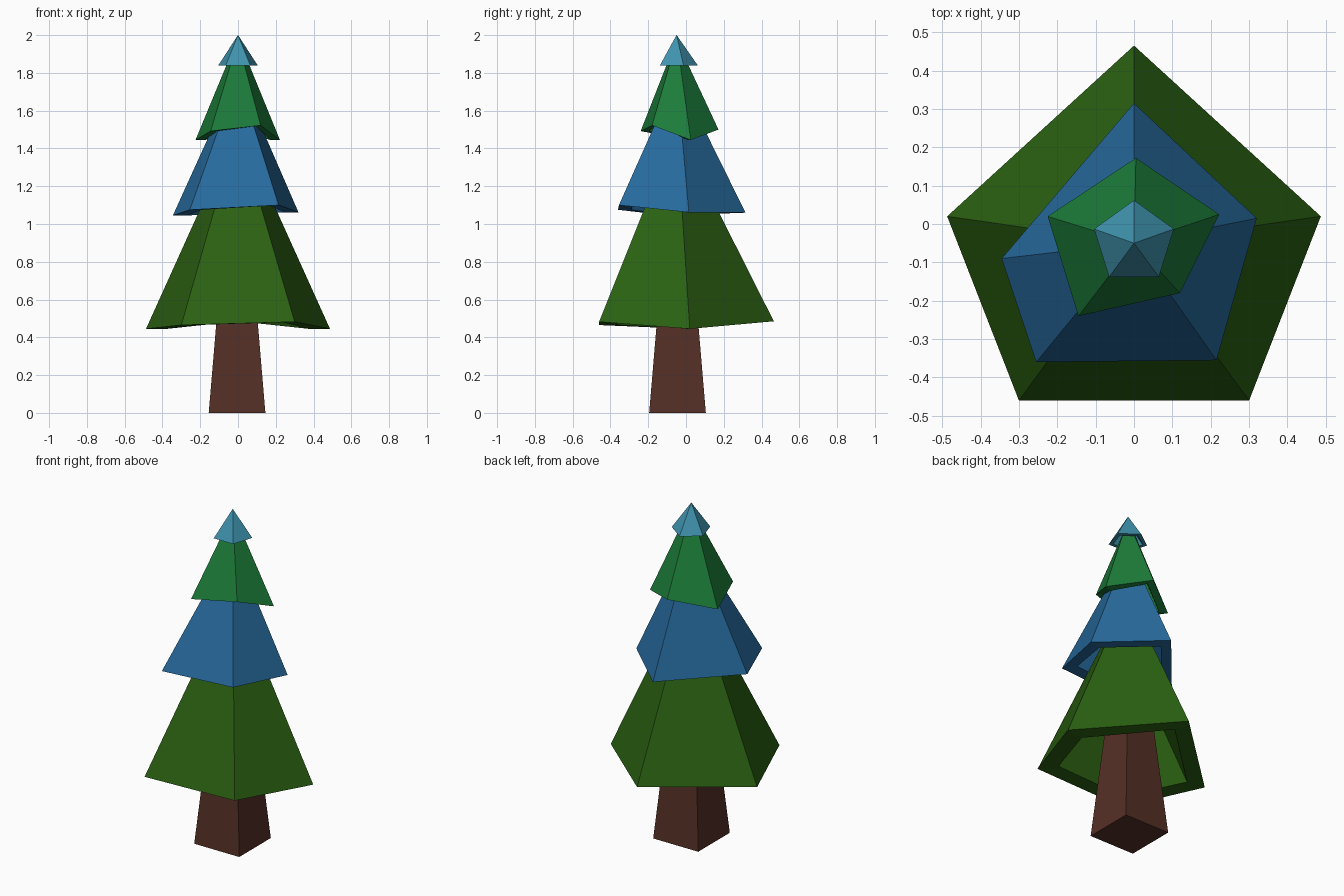
import bpy
from mathutils import Vector

if "Cube" in bpy.data.objects:
    bpy.data.objects.remove(bpy.data.objects["Cube"])


def material(name, rgb):
    m = bpy.data.materials.new(name)
    m.diffuse_color = (*rgb, 1)
    m.use_nodes = True
    m.node_tree.nodes["Principled BSDF"].inputs["Base Color"].default_value = m.diffuse_color
    return m


def build(name, rings, rgb):
    """Skin a list of equal-length rings and cap both ends."""
    n = len(rings[0])
    verts = [v for r in rings for v in r]
    faces = [(k * n + i, k * n + (i + 1) % n, (k + 1) * n + (i + 1) % n, (k + 1) * n + i)
             for k in range(len(rings) - 1) for i in range(n)]
    faces.append(tuple(reversed(range(n))))
    faces.append(tuple(range(len(verts) - n, len(verts))))
    me = bpy.data.meshes.new(name)
    me.from_pydata(verts, [], faces)
    me.materials.append(material(name, rgb))
    ob = bpy.data.objects.new(name, me)
    bpy.context.collection.objects.link(ob)
    return ob


def scaled(ring, s, z=None):
    """Shrink a ring towards the tree axis, optionally flattening it at z."""
    axis = Vector((0, -0.05, 0))
    out = []
    for v in ring:
        p = axis + (Vector(v) - axis) * s
        p.z = v[2] if z is None else z
        out.append(p)
    return out


def tier(name, corners, top_z, top_s, cavity_z, cavity_s, rgb):
    """Hollow pentagonal skirt: cavity roof, inner rim, outer rim, top."""
    rings = [scaled(corners, cavity_s, cavity_z), scaled(corners, 0.77),
             [Vector(c) for c in corners], scaled(corners, top_s, top_z)]
    return build(name, rings, rgb)


# Square tapered trunk
def square(h, z):
    return [(x * h - 0.005, y * h - 0.045, z)
            for x, y in ((-1, -1), (1, -1), (1, 1), (-1, 1))]


build("trunk", [square(0.15, 0), square(0.085, 0.77)], (0.09, 0.029, 0.019))

# Foliage tiers, corners counter-clockwise from the front left
tier("lower_foliage",
     [(-.30, -.46, .465), (.30, -.46, .482), (.487, .02, .445), (0, .465, .485), (-.487, .02, .445)],
     1.20, 0.30, 1.04, 0.12, (0.024, 0.12, 0.006))
tier("middle_foliage",
     [(-.255, -.36, 1.075), (.215, -.355, 1.10), (.32, .015, 1.062), (0, .315, 1.06), (-.345, -.09, 1.045)],
     1.60, 0.27, 1.49, 0.12, (0.02, 0.145, 0.34))
tier("upper_foliage",
     [(-.145, -.24, 1.492), (.12, -.18, 1.522), (.222, .025, 1.445), (.005, .172, 1.50), (-.225, .02, 1.445)],
     1.88, 0.20, 1.80, 0.10, (0.012, 0.21, 0.043))
tier("tree_tip",
     [(-.065, -.138, 1.84), (.065, -.138, 1.84), (.104, -.013, 1.84), (0, .062, 1.84), (-.104, -.013, 1.84)],
     2.0, 0.005, 1.95, 0.05, (0.05, 0.29, 0.42))
